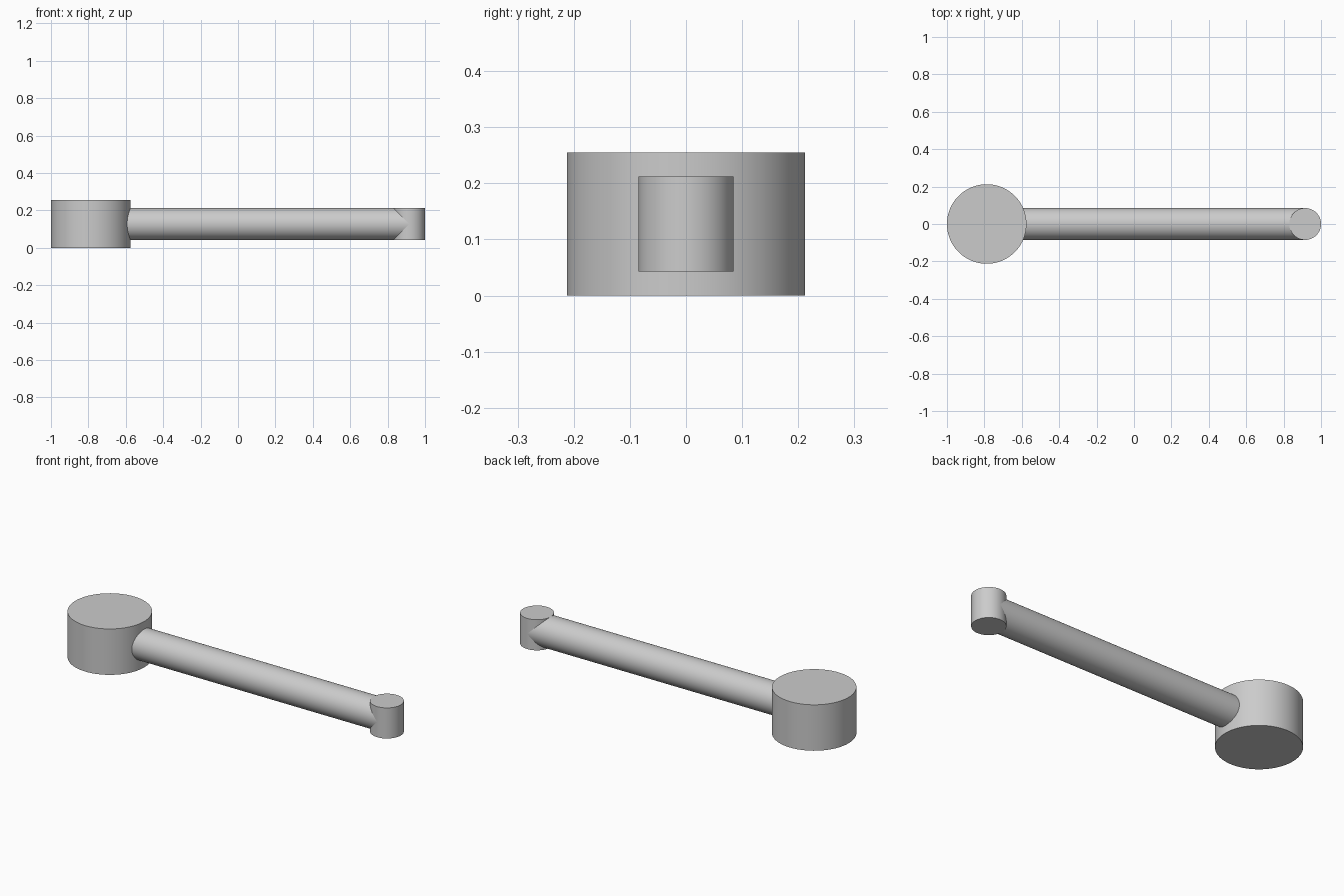
import bpy
import math

cube = bpy.data.objects.get("Cube")
if cube:
    bpy.data.objects.remove(cube, do_unlink=True)

# Single plain grey
grey = bpy.data.materials.new("light_grey")
grey.use_nodes = True
color = (0.6, 0.6, 0.6, 1)
grey.diffuse_color = color
grey.node_tree.nodes["Principled BSDF"].inputs["Base Color"].default_value = color

BIG_R, ROD_R = 0.2125, 0.085
BIG_H = 0.255
MID_Z = BIG_H / 2
BIG_X, PIN_X = -1 + BIG_R, 1 - ROD_R


def cylinder(name, radius, length, x, tilt=0):
    bpy.ops.mesh.primitive_cylinder_add(
        vertices=96, radius=radius, depth=length,
        location=(x, 0, MID_Z), rotation=(0, tilt, 0))
    obj = bpy.context.object
    obj.name = name
    obj.data.materials.append(grey)
    bpy.ops.object.shade_smooth_by_angle(angle=math.radians(30))
    return obj


# Wide hub, small end pin, and the rod joining their axes
cylinder("hub", BIG_R, BIG_H, BIG_X)
cylinder("end_pin", ROD_R, 2 * ROD_R, PIN_X)
cylinder("connecting_rod", ROD_R, PIN_X - BIG_X, (BIG_X + PIN_X) / 2, math.pi / 2)
